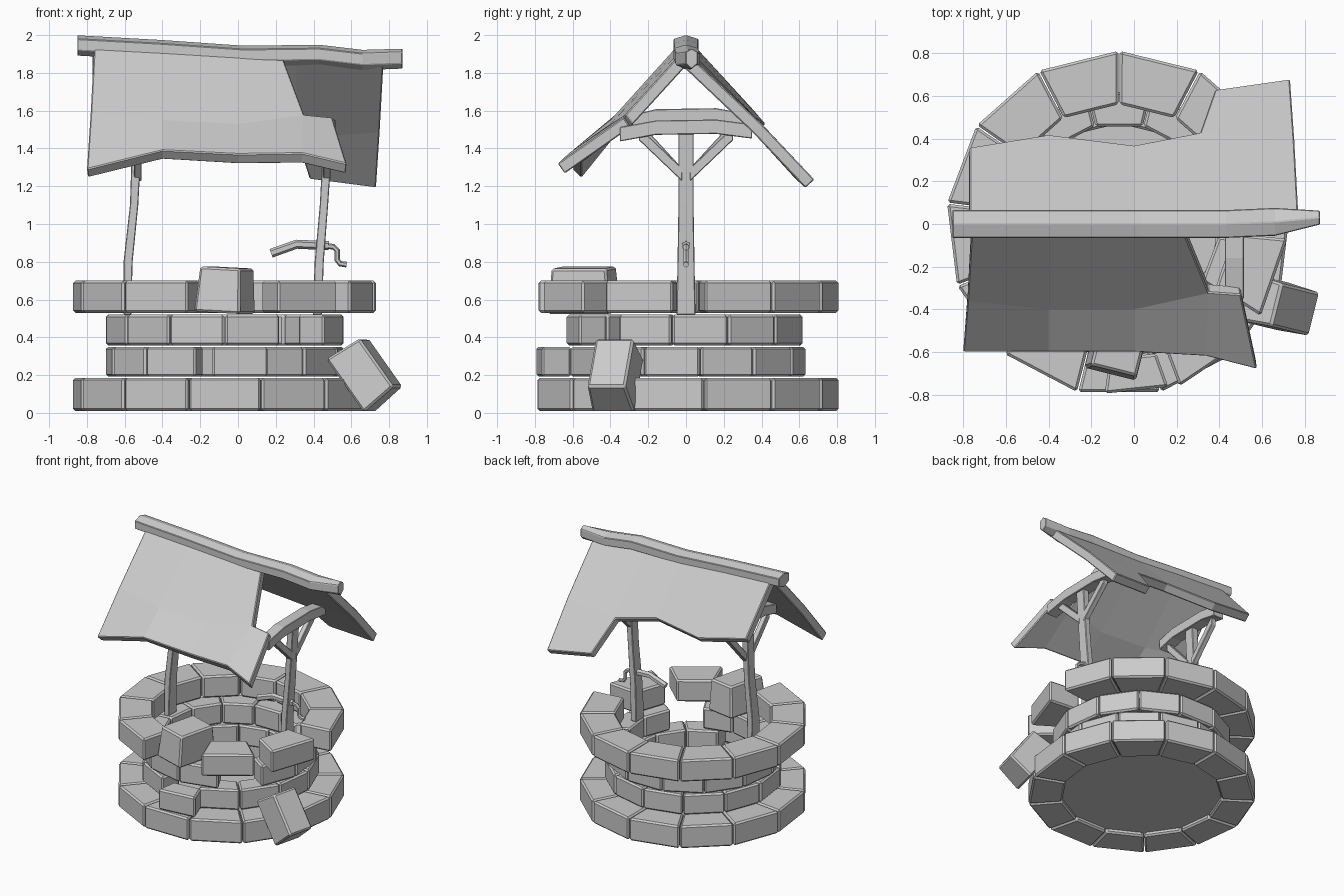
import bpy, bmesh, math
from mathutils import Vector, Matrix, Euler

cube = bpy.data.objects.get("Cube")
if cube:
    bpy.data.objects.remove(cube)

grey = bpy.data.materials.new("plain grey")
grey.use_nodes = True
grey.diffuse_color = (0.6, 0.6, 0.6, 1)
grey.node_tree.nodes["Principled BSDF"].inputs["Base Color"].default_value = (0.6, 0.6, 0.6, 1)

CENTRE = Vector((-0.07, 0, 0))
SIDES = 13
STEP = 2 * math.pi / SIDES


def finish(name, bm, bevel=0.0):
    bmesh.ops.recalc_face_normals(bm, faces=bm.faces)
    mesh = bpy.data.meshes.new(name)
    bm.to_mesh(mesh)
    bm.free()
    mesh.materials.append(grey)
    obj = bpy.data.objects.new(name, mesh)
    bpy.context.collection.objects.link(obj)
    if bevel:
        mod = obj.modifiers.new("bevel", "BEVEL")
        mod.width = bevel
        mod.segments = 1
    return obj


def loft(name, loops, bevel=0.0):
    """Closed solid through a row of equal-sized loops."""
    bm = bmesh.new()
    rows = [[bm.verts.new(p) for p in loop] for loop in loops]
    n = len(rows[0])
    for a, b in zip(rows, rows[1:]):
        for i in range(n):
            j = (i + 1) % n
            bm.faces.new((a[i], a[j], b[j], b[i]))
    bm.faces.new(rows[0])
    bm.faces.new(rows[-1])
    return finish(name, bm, bevel)


def wedge_stone(name, inner, outer, z0, z1, angle, push=0.0):
    """One ring stone centred on an angle, optionally pushed outward."""
    half = STEP / 2 - 0.004
    shift = CENTRE + Vector((math.cos(angle), math.sin(angle), 0)) * push
    loops = []
    for z in (z0, z1):
        loops.append([shift + Vector((r * math.cos(a), r * math.sin(a), z))
                      for r, a in ((inner, angle - half), (outer, angle - half),
                                   (outer, angle + half), (inner, angle + half))])
    return loft(name, loops, 0.012)


def loose_stone(name, size, taper, place, turn):
    """Tapered block, narrower at the top."""
    x, y, z = (s / 2 for s in size)
    m = Matrix.Translation(place) @ Euler([math.radians(t) for t in turn]).to_matrix().to_4x4()
    loops = [[m @ Vector((sx * x * k, sy * y * k, h))
              for sx, sy in ((-1, -1), (1, -1), (1, 1), (-1, 1))]
             for h, k in ((-z, 1), (z, taper))]
    return loft(name, loops, 0.012)


# Stone rings: inner, outer, bottom, top, half-step offset, missing stones
RINGS = {
    "base_ring": (0.57, 0.81, 0.01, 0.185, 0, ()),
    "lower_ring": (0.47, 0.635, 0.192, 0.35, 0, (6,)),
    "upper_ring": (0.47, 0.635, 0.358, 0.52, 0.5, (7,)),
    "rim_ring": (0.56, 0.81, 0.53, 0.70, 0, (6, 7, 8, 9)),
}
for ring, (inner, outer, z0, z1, offset, missing) in RINGS.items():
    for k in range(SIDES):
        if k not in missing:
            angle = math.pi / 2 + (k + 0.5 + offset) * STEP
            wedge_stone(f"{ring}_stone_{k}", inner, outer, z0, z1, angle)

# Displaced stones
wedge_stone("slipped_lower_stone", 0.47, 0.635, 0.192, 0.35, math.radians(276), 0.165)
wedge_stone("slipped_rim_stone_front", 0.56, 0.81, 0.53, 0.70, math.radians(304))
wedge_stone("slipped_rim_stone_side", 0.56, 0.81, 0.53, 0.70, math.radians(341), -0.02)
loose_stone("tilted_rim_stone", (0.25, 0.34, 0.24), 0.88, (-0.065, -0.54, 0.65), (0, 3, -14))
loose_stone("fallen_stone", (0.35, 0.23, 0.21), 0.9, (0.675, -0.38, 0.205), (0, 54, -14))

# Well floor
bm = bmesh.new()
bmesh.ops.create_circle(bm, cap_ends=True, radius=0.6, segments=26,
                        matrix=Matrix.Translation(CENTRE + Vector((0, 0, 0.04))))
finish("well_floor", bm)


def post(name, path):
    loft(name, [[(x + sx * w, sy * d, z) for sx, sy in ((-1, -1), (1, -1), (1, 1), (-1, 1))]
                for x, z, w, d in path], 0.004)


def cross_timber(name, x, path, w, h):
    """Timber running along y, path of (y, z) centre points."""
    loft(name, [[(x + sx * w, y, z + sz * h) for sx, sz in ((-1, -1), (1, -1), (1, 1), (-1, 1))]
                for y, z in path], 0.004)


# Posts with braces and bowed cross beams
post("left_side_post", [(-0.585, 0.52, 0.02, 0.05), (-0.582, 0.8, 0.024, 0.045),
                        (-0.55, 1.1, 0.022, 0.04), (-0.53, 1.56, 0.027, 0.04)])
post("right_side_post", [(0.42, 0.52, 0.024, 0.05), (0.43, 0.8, 0.024, 0.045),
                         (0.455, 1.1, 0.022, 0.04), (0.48, 1.52, 0.025, 0.04)])
for name, x, lift, reach in (("left", -0.53, 0.06, 0.3), ("right", 0.47, 0, 0.35)):
    cross_timber(name + "_cross_beam", x,
                 [(-reach, 1.475 + lift), (-0.16, 1.51 + lift), (0.16, 1.515 + lift),
                  (reach, 1.49 + lift)], 0.045, 0.038)
    for side, s in (("front", -1), ("back", 1)):
        cross_timber(f"{name}_{side}_brace", x, [(s * 0.02, 1.26), (s * 0.25, 1.48 + lift / 2)],
                     0.02, 0.035)

# Ridge beam, house-shaped section bent along x
SECTION = ((-0.065, -0.03), (0, -0.06), (0.065, -0.03), (0.065, 0.03), (0, 0.05), (-0.065, 0.03))
ridge = [(-0.85, 1.95, 0), (-0.4, 1.925, 0), (0.03, 1.895, 0), (0.43, 1.9, 0),
         (0.66, 1.873, 0.01), (0.87, 1.88, 0.03)]
loft("ridge_beam", [[(x, y * (1 - 0.5 * (shift > 0.02)) + shift, z + h) for y, h in SECTION]
                    for x, z, shift in ridge], 0.004)


def roof_panel(name, rows, flip):
    """Rows of points from ridge to eave; shorter rows are right-aligned gaps (None)."""
    bm = bmesh.new()
    grid = [[bm.verts.new(p) if p else None for p in row] for row in rows]
    for a, b in zip(grid, grid[1:]):
        for i in range(len(a) - 1):
            quad = [a[i], b[i], b[i + 1], a[i + 1]]
            if all(quad):
                bm.faces.new(quad)
    bmesh.ops.delete(bm, geom=[v for v in bm.verts if not v.link_faces], context="VERTS")
    obj = finish(name, bm)
    if sum(p.normal.z for p in obj.data.polygons) < 0:
        obj.data.flip_normals()
    mod = obj.modifiers.new("thickness", "SOLIDIFY")
    mod.thickness = 0.065
    mod.offset = -1
    edge = obj.modifiers.new("bevel", "BEVEL")
    edge.width = 0.006
    edge.segments = 1
    edge.limit_method = "ANGLE"


# Front panel with a torn upper corner
roof_panel("front_roof_panel", [
    [(-0.76, -0.03, 1.96), (-0.4, -0.03, 1.94), (0, -0.03, 1.915), (0.23, -0.03, 1.9), None],
    [(-0.78, -0.36, 1.59), (-0.4, -0.4, 1.55), (0, -0.4, 1.53), (0.35, -0.32, 1.58),
     (0.5, -0.33, 1.565)],
    [(-0.8, -0.6, 1.29), (-0.4, -0.6, 1.39), (0, -0.6, 1.37), (0.34, -0.62, 1.375),
     (0.575, -0.68, 1.32)]], False)

# Back panel with only one long end left
roof_panel("back_roof_panel", [
    [(-0.77, 0.03, 1.96), (-0.4, 0.03, 1.94), (0, 0.03, 1.91), (0.31, 0.03, 1.9),
     (0.77, 0.03, 1.88)],
    [(-0.77, 0.36, 1.6), (-0.4, 0.42, 1.53), (0, 0.37, 1.56), (0.31, 0.43, 1.5),
     (0.75, 0.4, 1.53)],
    [None, None, None, (0.38, 0.63, 1.28), (0.73, 0.68, 1.235)]], True)


def rod(name, path, radius, sides=6):
    """Round bar following (x, z) points in the middle plane."""
    pts = [Vector((x, 0, z)) for x, z in path]
    loops = []
    for i, p in enumerate(pts):
        d = (pts[min(i + 1, len(pts) - 1)] - pts[max(i - 1, 0)]).normalized()
        up = d.cross(Vector((0, 1, 0)))
        loops.append([p + radius * (math.cos(t) * up + math.sin(t) * Vector((0, 1, 0)))
                      for t in (2 * math.pi * k / sides for k in range(sides))])
    loft(name, loops)


# Broken windlass and its crank
rod("broken_windlass", [(0.175, 0.845), (0.31, 0.893), (0.48, 0.885)], 0.024)
rod("crank_handle", [(0.44, 0.885), (0.505, 0.88), (0.525, 0.86), (0.525, 0.81),
                     (0.54, 0.79), (0.575, 0.785)], 0.015)
